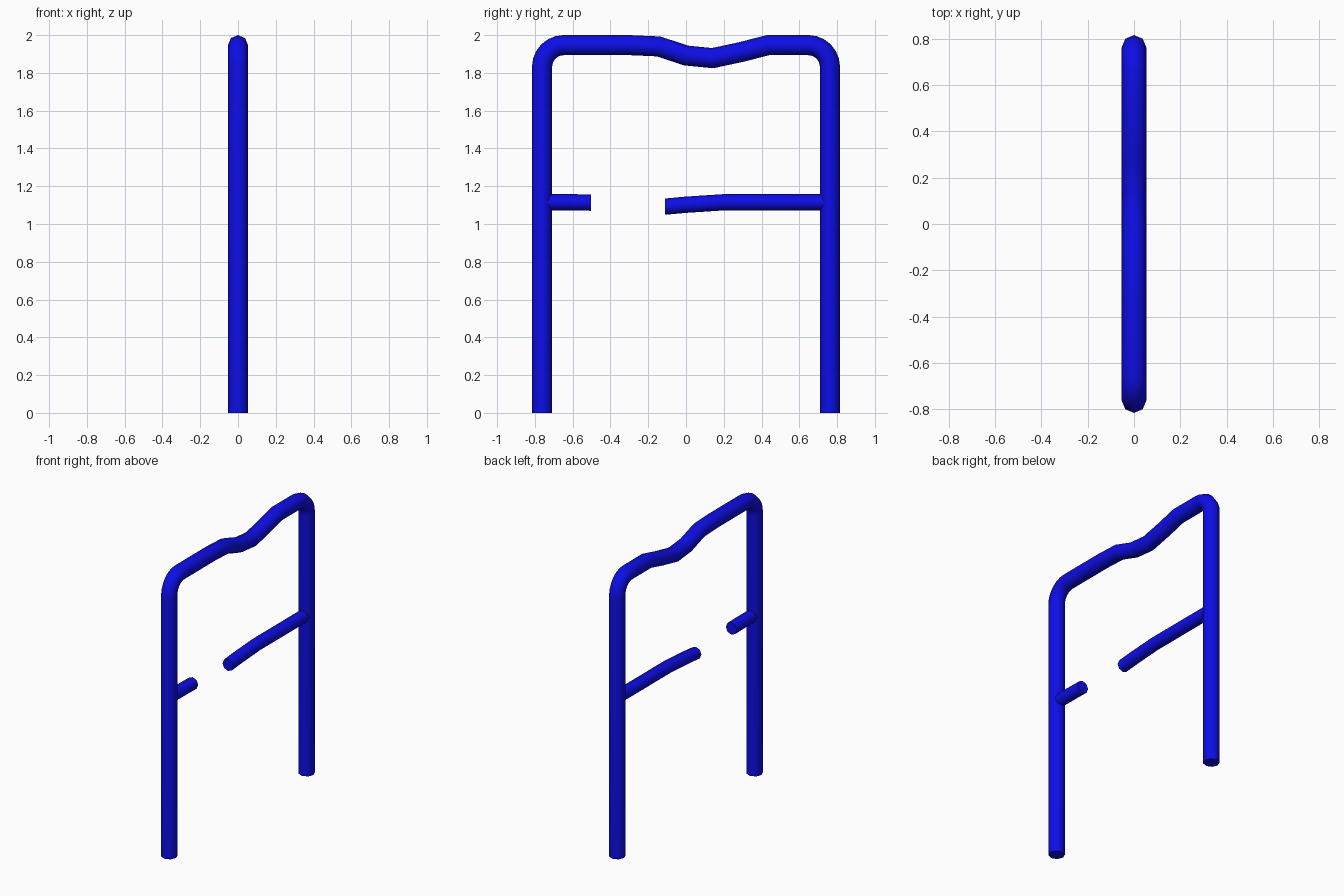
import bpy, bmesh, math
from mathutils import Vector

cube = bpy.data.objects.get("Cube")
if cube:
    bpy.data.objects.remove(cube, do_unlink=True)

blue = bpy.data.materials.new("deep blue paint")
blue.use_nodes = True
colour = (0.004, 0.004, 0.8, 1)
blue.diffuse_color = colour
blue.node_tree.nodes["Principled BSDF"].inputs["Base Color"].default_value = colour

SIDES = 8
POST_Y, TOP_Z, BEND = 0.762, 1.947, 0.115


def tube(name, path, radius, start=None, end=None):
    """Sweep a capped round tube along (y, z) points, mitred at each bend."""
    pts = [Vector((0, y, z)) for y, z in path]
    dirs = [(b - a).normalized() for a, b in zip(pts, pts[1:])]
    ins = [Vector(start) if start else dirs[0]] + dirs
    outs = dirs + [Vector(end) if end else dirs[-1]]
    side = Vector((1, 0, 0))
    bm = bmesh.new()
    rings = []
    for p, d0, d1 in zip(pts, ins, outs):
        tangent = (d0 + d1).normalized()
        if p is pts[0]:
            tangent = ins[0]
        elif p is pts[-1]:
            tangent = outs[-1]
        normal = side.cross(tangent) / max(0.7, tangent.dot(d0))
        ring = []
        for i in range(SIDES):
            a = math.tau * i / SIDES
            ring.append(bm.verts.new(p + radius * (math.cos(a) * side + math.sin(a) * normal)))
        rings.append(ring)
    for r0, r1 in zip(rings, rings[1:]):
        for i in range(SIDES):
            j = (i + 1) % SIDES
            bm.faces.new((r0[i], r0[j], r1[j], r1[i]))
    bm.faces.new(rings[0])
    bm.faces.new(rings[-1])
    bmesh.ops.recalc_face_normals(bm, faces=bm.faces)
    mesh = bpy.data.meshes.new(name)
    bm.to_mesh(mesh)
    bm.free()
    mesh.materials.append(blue)
    obj = bpy.data.objects.new(name, mesh)
    bpy.context.collection.objects.link(obj)
    bpy.ops.object.select_all(action="DESELECT")
    obj.select_set(True)
    bpy.context.view_layer.objects.active = obj
    bpy.ops.object.shade_smooth_by_angle(angle=math.radians(50))
    return obj


def corner(sign, steps=6):
    """Quarter bend from a post up to the top bar."""
    angles = [math.pi / 2 * i / steps for i in range(steps + 1)]
    return [(sign * (POST_Y - BEND + BEND * math.cos(a)),
             TOP_Z - BEND + BEND * math.sin(a)) for a in angles]


# Bent hoop: both posts and the dented top bar
dent = [(-0.3, TOP_Z), (-0.145, 1.94), (0, 1.892), (0.14, 1.878), (0.29, 1.91), (0.435, TOP_Z)]
tube("hoop_frame",
     [(-POST_Y, 0)] + corner(-1) + dent + corner(1)[::-1] + [(POST_Y, 0)], 0.053)

# Broken middle rail: short stub and long sagging piece
tube("rail_stub", [(-POST_Y, 1.115), (-0.6, 1.115), (-0.503, 1.113)], 0.043, end=(0, 1, 0))
tube("rail_long", [(-0.11, 1.092), (0, 1.102), (0.2, 1.115), (POST_Y, 1.115)], 0.043,
     start=(0, 1, 0))
